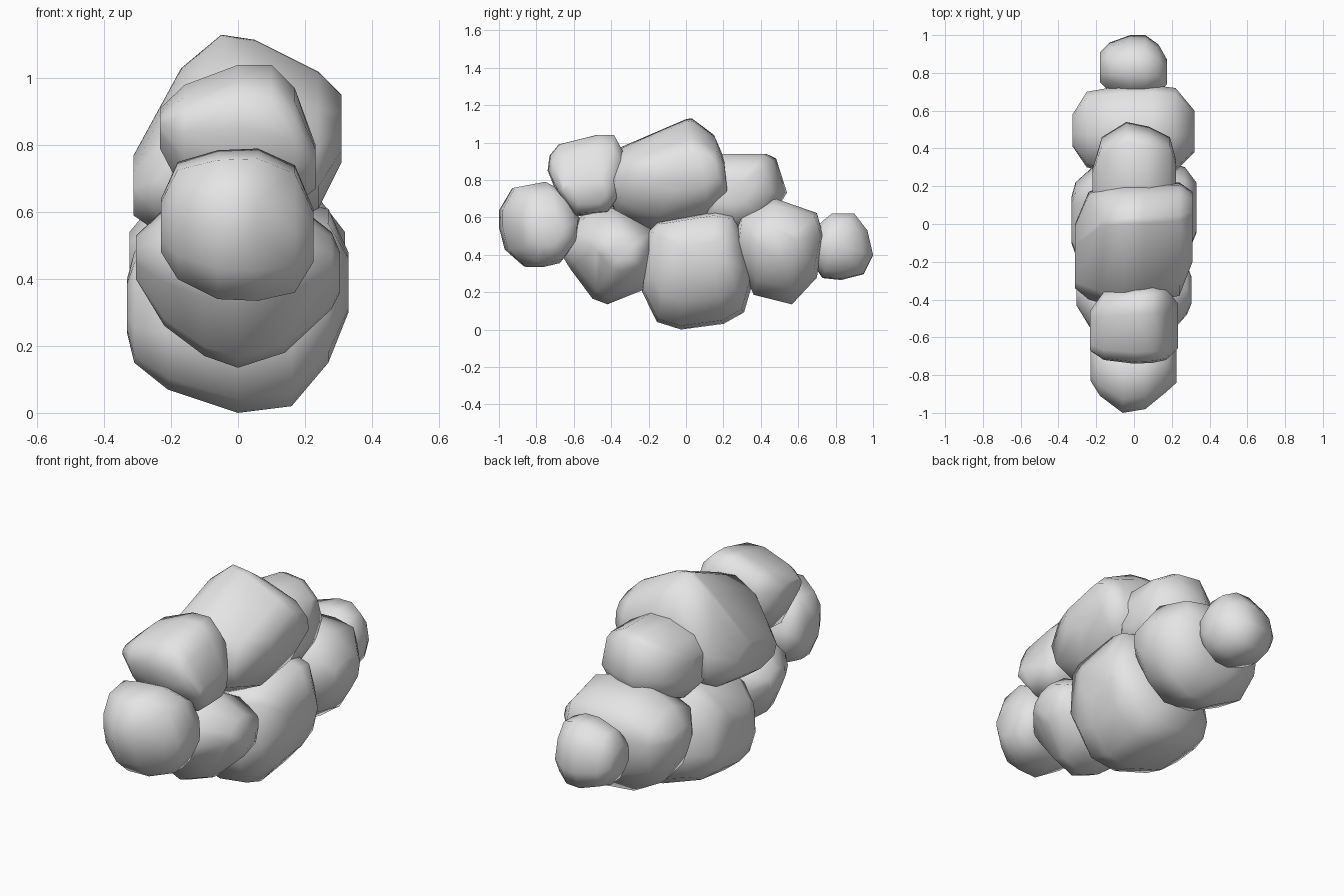
import bpy, bmesh

stone = bpy.data.materials.new("pale grey stone")
stone.diffuse_color = (0.78, 0.78, 0.78, 1)


def boulder(name, outline, stations):
    """Rounded convex stone: side outline (y, z) fitted at each station (x, y min, y max, z min, z max)."""
    ys, zs = zip(*outline)
    y0, z0 = min(ys), min(zs)
    h, v = max(ys) - y0, max(zs) - z0
    bm = bmesh.new()
    for x, a, b, c, d in stations:
        for y, z in outline:
            bm.verts.new((x, a + (y - y0) / h * (b - a), c + (z - z0) / v * (d - c)))
    res = bmesh.ops.convex_hull(bm, input=bm.verts)
    junk = {e for e in res["geom_interior"] + res["geom_unused"]
            if isinstance(e, bmesh.types.BMVert)}
    bmesh.ops.delete(bm, geom=list(junk), context='VERTS')
    bmesh.ops.dissolve_limit(bm, angle_limit=0.03, verts=bm.verts, edges=bm.edges)
    bmesh.ops.recalc_face_normals(bm, faces=bm.faces)
    for face in bm.faces:
        face.smooth = True
    me = bpy.data.meshes.new(name)
    bm.to_mesh(me)
    bm.free()
    me.materials.append(stone)
    ob = bpy.data.objects.new(name, me)
    bpy.context.collection.objects.link(ob)


# Lower row, front to back
boulder("front_stone",
        [(-1, .64), (-.93, .76), (-.76, .79), (-.66, .74), (-.57, .6), (-.58, .48),
         (-.68, .36), (-.77, .34), (-.87, .34), (-.97, .43), (-1, .55)],
        [(-.23, -.83, -.64, .48, .64), (-.18, -.91, -.59, .40, .75), (-.06, -1, -.57, .34, .785),
         (.06, -.98, -.57, .335, .79), (.17, -.89, -.58, .36, .74), (.225, -.84, -.65, .45, .61)])
boulder("front_base_stone",
        [(-.64, .52), (-.55, .62), (-.41, .66), (-.18, .53), (-.17, .4), (-.22, .22),
         (-.42, .14), (-.5, .17), (-.62, .33), (-.67, .41)],
        [(-.305, -.43, -.28, .40, .53), (-.22, -.57, -.2, .26, .61), (-.1, -.65, -.17, .17, .65),
         (0, -.67, -.17, .135, .66), (.14, -.64, -.17, .18, .65), (.28, -.48, -.22, .31, .54),
         (.305, -.42, -.28, .36, .48)])
boulder("middle_base_stone",
        [(-.22, .5), (-.16, .56), (.17, .62), (.27, .6), (.33, .4), (.355, .24),
         (.31, .09), (.2, .03), (-.03, 0), (-.16, .04), (-.24, .2)],
        [(-.332, -.1, .14, .24, .4), (-.31, -.16, .22, .15, .48), (-.21, -.22, .31, .07, .59),
         (0, -.235, .355, 0, .63), (.16, -.23, .34, .02, .63), (.27, -.19, .3, .15, .61),
         (.33, -.05, .22, .3, .48)])
boulder("back_base_stone",
        [(.28, .6), (.46, .7), (.69, .62), (.725, .5), (.69, .28), (.56, .14),
         (.36, .19), (.26, .42)],
        [(-.325, .41, .58, .38, .54), (-.25, .3, .7, .24, .63), (-.08, .26, .73, .15, .7),
         (.1, .26, .735, .135, .705), (.22, .28, .72, .22, .67), (.32, .38, .6, .36, .54)])
boulder("back_stone",
        [(.73, .58), (.78, .62), (.9, .62), (.97, .53), (1, .4), (.95, .3),
         (.83, .27), (.73, .28), (.66, .38), (.66, .5)],
        [(-.18, .75, .91, .38, .52), (-.13, .7, .96, .3, .59), (-.02, .66, 1, .265, .62),
         (.06, .66, 1, .27, .62), (.13, .69, .95, .31, .59), (.175, .74, .87, .39, .51)])

# Upper row, front to back
boulder("front_top_stone",
        [(-.73, .93), (-.68, .99), (-.48, 1.04), (-.39, 1.04), (-.335, .94),
         (-.35, .74), (-.42, .62), (-.6, .605), (-.7, .75), (-.74, .85)],
        [(-.233, -.67, -.46, .79, .91), (-.16, -.72, -.36, .65, .98), (0, -.74, -.335, .605, 1.04),
         (.1, -.735, -.33, .61, 1.04), (.17, -.72, -.34, .62, .97), (.232, -.66, -.42, .67, .8)])
boulder("large_top_stone",
        [(-.36, .97), (0, 1.125), (.03, 1.13), (.15, 1.04), (.2, .92), (.215, .72),
         (.1, .58), (-.17, .52), (-.38, .62), (-.42, .8)],
        [(-.312, -.34, 0, .59, .77), (-.24, -.4, .17, .54, .89), (-.17, -.42, .2, .52, 1.03),
         (-.05, -.42, .215, .52, 1.13), (.05, -.42, .22, .53, 1.115), (.24, -.38, .22, .61, 1.02),
         (.31, -.2, .17, .75, .95)])
boulder("back_top_stone",
        [(.12, .9), (.2, .935), (.43, .935), (.48, .91), (.51, .81), (.535, .73),
         (.45, .58), (.3, .52), (.12, .56)],
        [(-.22, .14, .29, .63, .79), (-.17, .1, .46, .57, .88), (-.04, .1, .54, .52, .94),
         (.08, .1, .515, .52, .94), (.19, .12, .46, .58, .88), (.222, .17, .34, .66, .8)])
